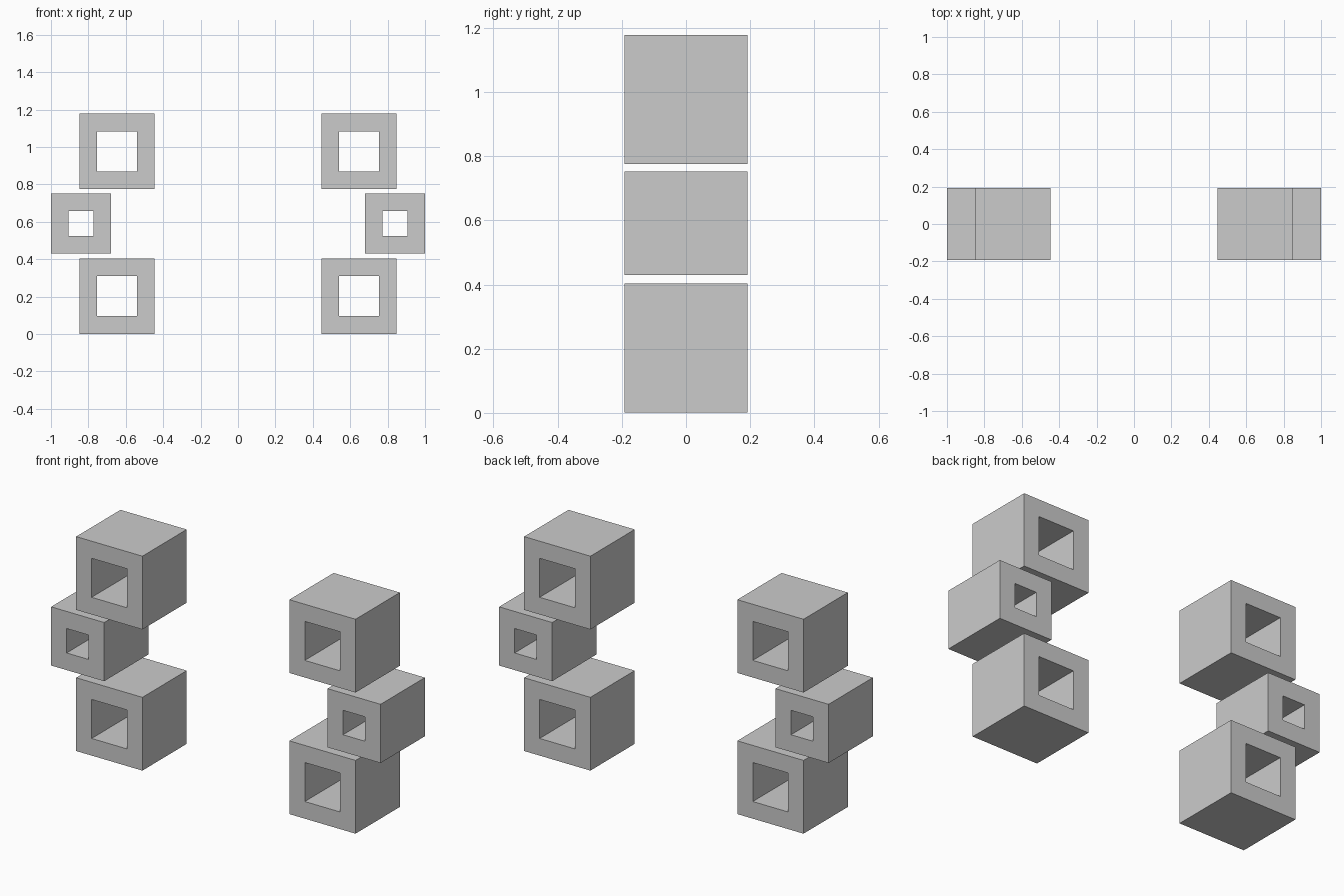
import bpy, bmesh

if "Cube" in bpy.data.objects:
    bpy.data.objects.remove(bpy.data.objects["Cube"])

HALF_DEPTH = 0.192
WALL = 0.094


def square_tube(name, x, z, half):
    """Square block with a square hole running right through along y."""
    bm = bmesh.new()
    corners = [(-1, -1), (1, -1), (1, 1), (-1, 1)]
    rings = [[bm.verts.new((sx * h, y, sz * h)) for sx, sz in corners]
             for h, y in ((half, -HALF_DEPTH), (half, HALF_DEPTH),
                          (half - WALL, HALF_DEPTH), (half - WALL, -HALF_DEPTH))]
    # Outer sides, back rim, hole sides, front rim
    for a, b in zip(rings, rings[1:] + rings[:1]):
        for i in range(4):
            j = (i + 1) % 4
            bm.faces.new((a[i], a[j], b[j], b[i]))
    bmesh.ops.recalc_face_normals(bm, faces=bm.faces)
    mesh = bpy.data.meshes.new(name)
    bm.to_mesh(mesh)
    bm.free()
    obj = bpy.data.objects.new(name, mesh)
    obj.location = (x, 0, z)
    bpy.context.collection.objects.link(obj)


# Two mirrored stacks: large block, smaller offset block, large block
for side, s in (("left", -1), ("right", 1)):
    square_tube(side + "_lower_block", s * 0.647, 0.2025, 0.201)
    square_tube(side + "_middle_block", s * 0.839, 0.591, 0.161)
    square_tube(side + "_upper_block", s * 0.647, 0.977, 0.201)
